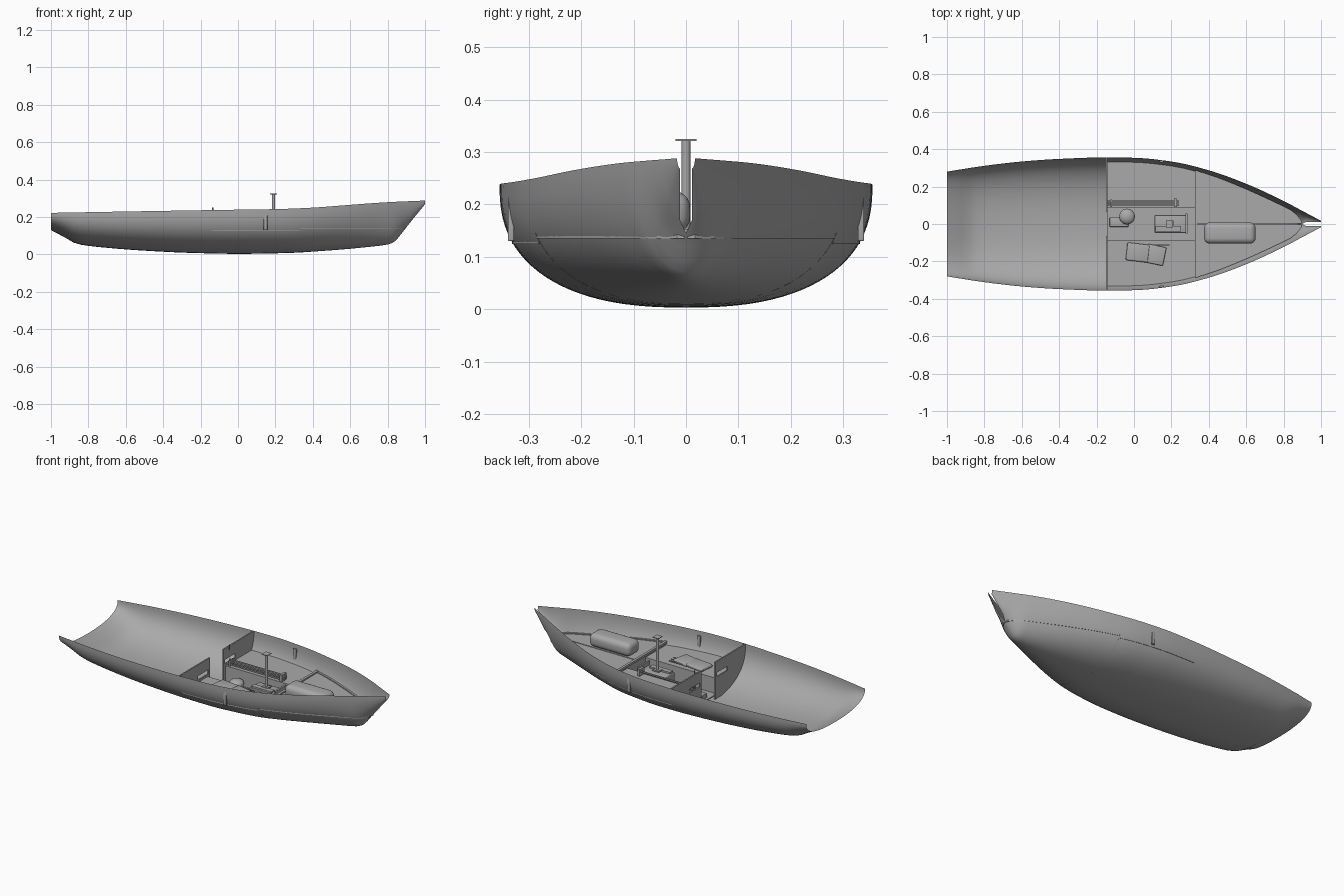
import bpy, bmesh, math
from mathutils import Vector

if "Cube" in bpy.data.objects:
    bpy.data.objects.remove(bpy.data.objects["Cube"])

grey = bpy.data.materials.new("hull grey")
grey.diffuse_color = (0.40, 0.40, 0.40, 1)
grey.use_nodes = True
grey.node_tree.nodes["Principled BSDF"].inputs["Base Color"].default_value = grey.diffuse_color

# Hull lines: station x, then height or half breadth
KEEL = [(-1, .13), (-.93, .093), (-.86, .056), (-.75, .04), (-.5, .02), (-.25, .008), (0, .003), (.25, .007),
        (.5, .022), (.7, .04), (.8, .053), (.83, .064), (.9, .145), (.95, .207), (1, .268)]
SHEER = [(-1, .222), (-.5, .231), (0, .239), (.2, .242), (.4, .25), (.6, .265), (.8, .279), (1, .288)]
BEAM = [(-1, .28), (-.8, .311), (-.6, .334), (-.4, .348), (-.15, .356), (0, .354), (.2, .334), (.4, .287),
        (.6, .215), (.8, .123), (.9, .07), (1, .017)]


def at(line, x):
    """Monotone cubic reading of a hull line."""
    n = len(line)
    i = max(0, min(n - 2, sum(1 for p in line if p[0] <= x) - 1))
    d = [(line[k + 1][1] - line[k][1]) / (line[k + 1][0] - line[k][0]) for k in range(n - 1)]

    def slope(k):
        if k == 0 or k == n - 1:
            return d[min(k, n - 2)]
        a, b = d[k - 1], d[k]
        return 0 if a * b <= 0 else 2 * a * b / (a + b)
    (x0, y0), (x1, y1) = line[i], line[i + 1]
    h = x1 - x0
    t = (x - x0) / h
    return (y0 * (1 + 2 * t) * (1 - t) ** 2 + slope(i) * h * t * (1 - t) ** 2
            + y1 * t * t * (3 - 2 * t) + slope(i + 1) * h * t * t * (t - 1))


def power(x):
    return 2.45 - .5 * max(0, min(1, (x - .3) / .5))


def half_width(x, z):
    k, s = at(KEEL, x), at(SHEER, x)
    t = max(0, min(1, (s - z) / (s - k)))
    return at(BEAM, x) * (1 - t ** power(x)) ** (1 / power(x))


def finish(name, bm, smooth=True, normals=True):
    if normals:
        bmesh.ops.recalc_face_normals(bm, faces=bm.faces)
    me = bpy.data.meshes.new(name)
    bm.to_mesh(me)
    bm.free()
    ob = bpy.data.objects.new(name, me)
    bpy.context.collection.objects.link(ob)
    me.materials.append(grey)
    if smooth:
        bpy.ops.object.select_all(action='DESELECT')
        ob.select_set(True)
        bpy.context.view_layer.objects.active = ob
        bpy.ops.object.shade_smooth_by_angle(angle=math.radians(35))
    return ob


def box(name, lo, hi, bevel=0, turn=0, segments=3):
    bm = bmesh.new()
    bmesh.ops.create_cube(bm, size=1)
    size = [b - a for a, b in zip(lo, hi)]
    bmesh.ops.scale(bm, vec=size, verts=bm.verts)
    if bevel:
        bmesh.ops.bevel(bm, geom=bm.edges[:], offset=bevel, segments=segments, affect='EDGES', profile=.5)
    ob = finish(name, bm, bevel > 0)
    ob.location = [(a + b) / 2 for a, b in zip(lo, hi)]
    ob.rotation_euler.z = turn
    return ob


def cylinder(name, r, z0, z1, x, y, r2=None):
    bm = bmesh.new()
    bmesh.ops.create_cone(bm, cap_ends=True, segments=24, radius1=r, radius2=r if r2 is None else r2, depth=z1 - z0)
    ob = finish(name, bm)
    ob.location = (x, y, (z0 + z1) / 2)
    return ob


def slab(name, outline, push):
    """Solid plate from a planar outline."""
    bm = bmesh.new()
    f = bm.faces.new([bm.verts.new(p) for p in outline])
    r = bmesh.ops.extrude_face_region(bm, geom=[f])
    bmesh.ops.translate(bm, vec=push, verts=[v for v in r['geom'] if isinstance(v, bmesh.types.BMVert)])
    return finish(name, bm, False)


# Hull shell: two open-ended halves, joined on the keel but parted at the stem
xs = sorted(set([-1 + i * .04 for i in range(46)] + [.81, .82, .83, .84, .86, .88, .9, .92, .94, .96, .98, 1]))
bm = bmesh.new()
N = 24
for side in (-1, 1):
    rows = []
    for x in xs:
        k, s, b, p = at(KEEL, x), at(SHEER, x), at(BEAM, x), 2 / power(x)
        gap = min(.011, max(0, (x - .9) * .6))
        row = []
        for j in range(N + 1):
            a = math.pi / 2 * j / N
            y = gap + (b - gap) * abs(math.sin(a)) ** p
            row.append(bm.verts.new((x, side * y, s - (s - k) * abs(math.cos(a)) ** p if j < N else s)))
        rows.append(row)
    for r, q in zip(rows, rows[1:]):
        for j in range(N):
            f = [r[j], q[j], q[j + 1], r[j + 1]]
            bm.faces.new(f[::-1] if side > 0 else f)
keel_verts = [v for v in bm.verts if abs(v.co.y) < 1e-6]
bmesh.ops.remove_doubles(bm, verts=keel_verts, dist=1e-5)
finish("hull", bm)

# Aft bulkhead: two panels beside a walkway, each with a hand slot
X = -.15
for side, tag in ((-1, "right"), (1, "left")):
    zs = [at(KEEL, X) + .008 + (.228 - at(KEEL, X)) * (i / 16) ** 1.5 for i in range(17)]
    edge = [(X, side * (half_width(X, z) - .001), z) for z in zs if half_width(X, z) > .075]
    outline = [(X, side * .065, .236), (X, side * .065, .012)] + edge
    panel = slab("aft_bulkhead_" + tag, outline, Vector((.008, 0, 0)))
    y0, y1 = sorted((side * .08, side * .18))
    cut = box("slot_cutter_" + tag, (X - .03, y0, .143), (X + .03, y1, .168))
    cut.hide_render = True
    cut.hide_viewport = True
    mod = panel.modifiers.new("slot", 'BOOLEAN')
    mod.object, mod.operation, mod.solver = cut, 'DIFFERENCE', 'EXACT'

# Foredeck halves with a centre seam and raised edge strip
D = .145
dx = [.335 + (.895 - .335) * i / 20 for i in range(21)]
for side, tag in ((-1, "right"), (1, "left")):
    rim = [(x, side * max(.006, half_width(x, D) - .003), D) for x in dx]
    slab("foredeck_" + tag, [(.335, side * .003, D), *rim, (.895, side * .003, D)], Vector((0, 0, -.01)))
    bm = bmesh.new()
    rings = []
    for x, y, z in rim[:-1]:
        inner = y - side * .012
        rings.append([bm.verts.new(c) for c in ((x, y, z), (x, y, z + .005), (x, inner, z + .005), (x, inner, z))])
    for a, b in zip(rings, rings[1:]):
        for j in range(3):
            bm.faces.new((a[j], a[j + 1], b[j + 1], b[j]))
    finish("deck_edge_" + tag, bm, False)

# Forward bulkhead and deck beam
zs = [.012 + .133 * (i / 10) ** 1.4 for i in range(11)]
right = [(.33, half_width(.33, z) - .002, z) for z in zs]
slab("forward_bulkhead", right + [(x, -y, z) for x, y, z in reversed(right)], Vector((.008, 0, 0)))
box("deck_beam", (.325, -.285, .14), (.34, .285, .153))

# Cockpit side benches, their fronts, and the floor
cx = [-.142 + .472 * i / 8 for i in range(9)]
for side, tag in ((-1, "right"), (1, "left")):
    rim = [(x, side * (half_width(x, .13) - .001), .13) for x in cx]
    slab("bench_" + tag, [(cx[0], side * .085, .13), *rim, (cx[-1], side * .085, .13)], Vector((0, 0, -.006)))
    y0, y1 = sorted((side * .085, side * .091))
    box("bench_front_" + tag, (cx[0], y0, .02), (.33, y1, .13))
    # Upright oar rests against the sides
    y0, y1 = sorted((side * .328, side * .34))
    box("oar_rest_" + tag, (.137, y0, .13), (.157, y1, .215), .003)
box("floor", (-.145, -.086, .03), (.33, .086, .037))

# Mooring post with its cap and foot
cylinder("post", .0085, .037, .322, .19, 0)
box("post_cap", (.172, -.02, .321), (.209, .02, .325))
box("post_foot", (.17, -.018, .12), (.21, .018, .128))

# Control console with a raised rear lip
box("console", (.11, -.048, .037), (.285, .048, .115), .004)
box("console_lip", (.275, -.05, .115), (.285, .055, .14))
box("console_tray", (.115, -.04, .115), (.25, -.01, .125))

# Round domed seat
bm = bmesh.new()
bmesh.ops.create_uvsphere(bm, u_segments=24, v_segments=12, radius=.042)
bmesh.ops.scale(bm, vec=(1, 1, .6), verts=bm.verts)
finish("seat_dome", bm).location = (-.037, .04, .07)
cylinder("seat_base", .03, .037, .06, -.037, .04)
box("seat_box", (-.13, -.015, .037), (-.03, .035, .065), .003)

# Stowed poles along the left bench
for i, y in enumerate((.1, .112, .122)):
    box("stowed_pole_%d" % i, (-.142, y - .003, .135 + .008 * i), (.24, y + .003, .143 + .008 * i))
box("pole_bracket_front", (.215, .09, .13), (.23, .135, .17))
box("pole_bracket_back", (-.125, .09, .13), (-.118, .13, .165))

# Packs with straps on the right bench
box("pack_large", (-.04, -.2, .13), (.08, -.105, .15), .008, -.12)
box("pack_small", (.065, -.215, .13), (.165, -.115, .147), .006, -.2)
for i in range(2):
    box("pack_strap_%d" % i, (.16, -.165 + .025 * i, .133), (.195, -.158 + .025 * i, .138), 0, -.15)
box("pack_rod", (-.04, -.114, .135), (.19, -.109, .14))

# Foredeck cushion and small gunwale pin
box("cushion", (.375, -.105, .145), (.65, .008, .225), .03, 0, 5)
cylinder("gunwale_pin", .003, .22, .25, -.135, .11)
